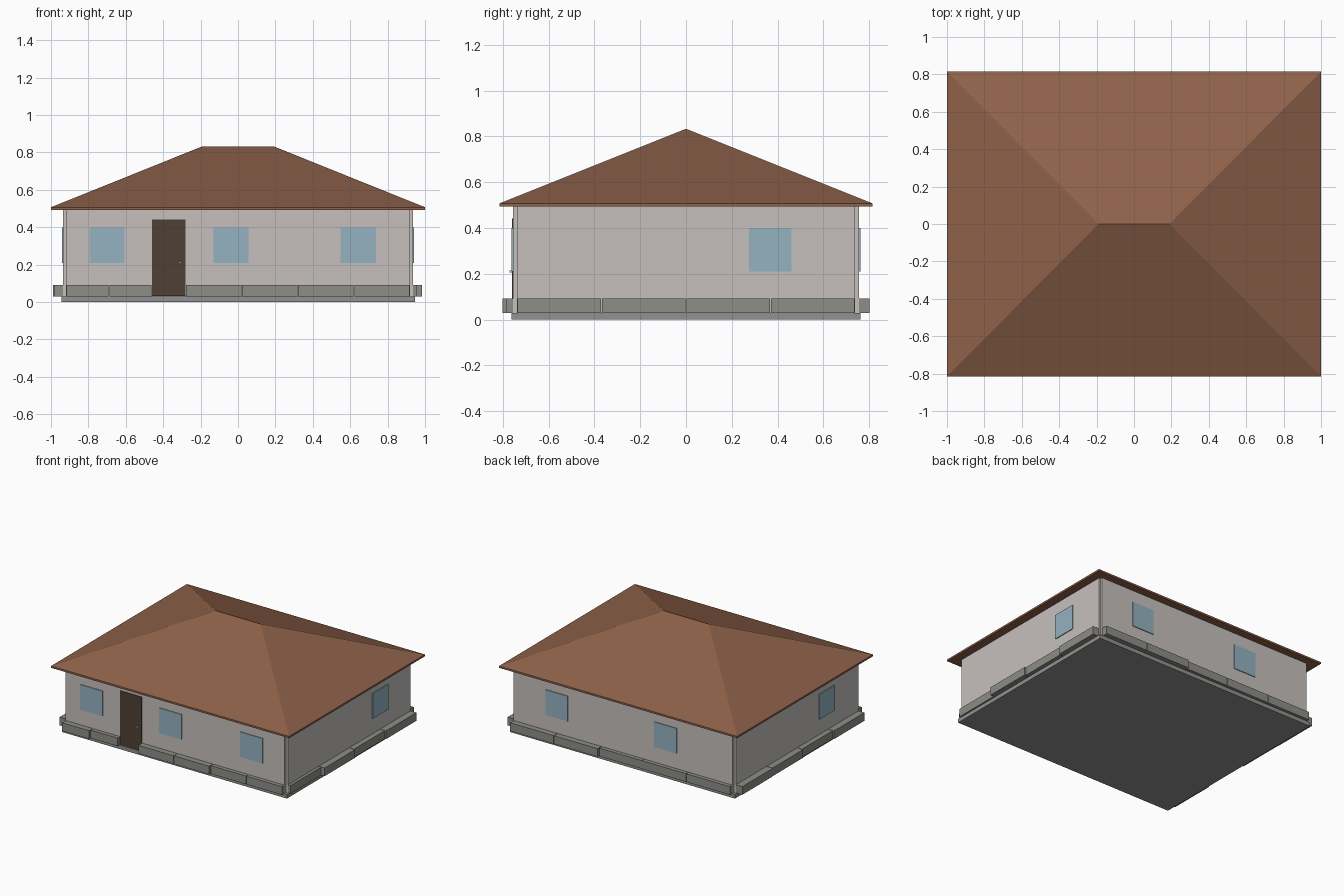
import bpy, bmesh

if "Cube" in bpy.data.objects:
    bpy.data.objects.remove(bpy.data.objects["Cube"])


def material(name, hex_code):
    def lin(c):
        return c / 12.92 if c <= 0.04045 else ((c + 0.055) / 1.055) ** 2.4
    rgb = [lin(int(hex_code[i:i + 2], 16) / 255) for i in (0, 2, 4)]
    m = bpy.data.materials.new(name)
    m.diffuse_color = (*rgb, 1)
    m.use_nodes = True
    m.node_tree.nodes["Principled BSDF"].inputs["Base Color"].default_value = m.diffuse_color
    return m


WALL = material("plaster", "c6c0bc")
ROOF = material("roof_brown", "8e614a")
DOOR = material("dark_wood", "4f4134")
GLASS = material("window_blue", "95b2c0")
STONE = material("plinth_grey", "8d8e87")
SLAB = material("slab_grey", "929190")
METAL = material("handle_metal", "d0d0d0")


def box(name, x, y, z, mat):
    """Box from (min, max) ranges on each axis."""
    bpy.ops.mesh.primitive_cube_add(size=1, location=[(a + b) / 2 for a, b in (x, y, z)])
    o = bpy.context.object
    o.name = name
    o.scale = [abs(b - a) for a, b in (x, y, z)]
    bpy.ops.object.transform_apply(location=False, rotation=False, scale=True)
    o.data.materials.append(mat)
    return o


# Foundation slab
box("foundation_slab", (-.945, .945), (-.762, .762), (0, .03), SLAB)

# Walls, leaving a small notch at every corner
WX, WY = .935, .755
SPAN_X, SPAN_Y = .92, .737
box("back_wall", (-SPAN_X, SPAN_X), (.68, WY), (.03, .497), WALL)
for side, name in ((-1, "left_wall"), (1, "right_wall")):
    xs = sorted((side * .86, side * WX))
    box(name, xs, (-SPAN_Y, SPAN_Y), (.03, .497), WALL)

# Front wall either side of the door, with a panel over it
D0, D1 = -.46, -.28
box("front_wall_left", (-SPAN_X, D0), (-WY, -.68), (.03, .497), WALL)
box("front_wall_right", (D1, SPAN_X), (-WY, -.68), (.03, .497), WALL)
box("wall_over_door", (D0, D1), (-WY, -.68), (.44, .497), WALL)

# Door and handle
box("door", (D0, D1), (-.76, -.70), (.033, .442), DOOR)
box("door_handle", (-.317, -.303), (-.77, -.76), (.205, .215), METAL)

# Windows as thin plates on the walls
Z = (.21, .40)
for c in (-.70, -.037, .643):
    box("front_window", (c - .094, c + .094), (-WY - .006, -WY + .02), Z, GLASS)
for c in (.555, -.36):
    box("back_window", (c - .094, c + .094), (WY - .02, WY + .006), Z, GLASS)
box("right_window", (WX - .02, WX + .006), (.275, .46), Z, GLASS)
box("left_window", (-WX - .006, -WX + .02), (-.445, -.26), Z, GLASS)

# Plinth blocks: (start, end, outer face) along each wall
PZ = (.03, .092)
GAP = .002
for a, b, d in ((-.92, -.69, .80), (-.69, D0, .785),
                (D1, .02, .80), (.02, .32, .80), (.32, .62, .785), (.62, .92, .785)):
    box("front_plinth_block", (a + GAP, b - GAP), (-d, -.74), PZ, STONE)
for a, b, d in ((-.92, -.55, .785), (-.55, -.18, .785), (-.18, .18, .785),
                (.18, .55, .80), (.55, .92, .80)):
    box("back_plinth_block", (a + GAP, b - GAP), (.74, d), PZ, STONE)
for i, d in enumerate((.957, .985, .975, .985)):
    a = -.737 + i * .3685
    b = a + .3685
    box("right_plinth_block", (.92, d), (a + GAP, b - GAP), PZ, STONE)
    box("left_plinth_block", (-d, -.92) if i else (-.988, -.92),
        (-b + GAP, -a - GAP), PZ, STONE)

# Hipped roof: thin eaves band closed below, rising to a short ridge
bm = bmesh.new()
corners = ((-1, -.815), (1, -.815), (1, .815), (-1, .815))
low = [bm.verts.new((x, y, .493)) for x, y in corners]
top = [bm.verts.new((x, y, .507)) for x, y in corners]
r0, r1 = bm.verts.new((-.19, 0, .833)), bm.verts.new((.19, 0, .833))
bm.faces.new(low[::-1])
for i in range(4):
    j = (i + 1) % 4
    bm.faces.new((low[i], low[j], top[j], top[i]))
bm.faces.new((top[0], top[1], r1, r0))
bm.faces.new((top[1], top[2], r1))
bm.faces.new((top[2], top[3], r0, r1))
bm.faces.new((top[3], top[0], r0))
mesh = bpy.data.meshes.new("roof")
bm.to_mesh(mesh)
bm.free()
mesh.materials.append(ROOF)
bpy.context.collection.objects.link(bpy.data.objects.new("roof", mesh))
